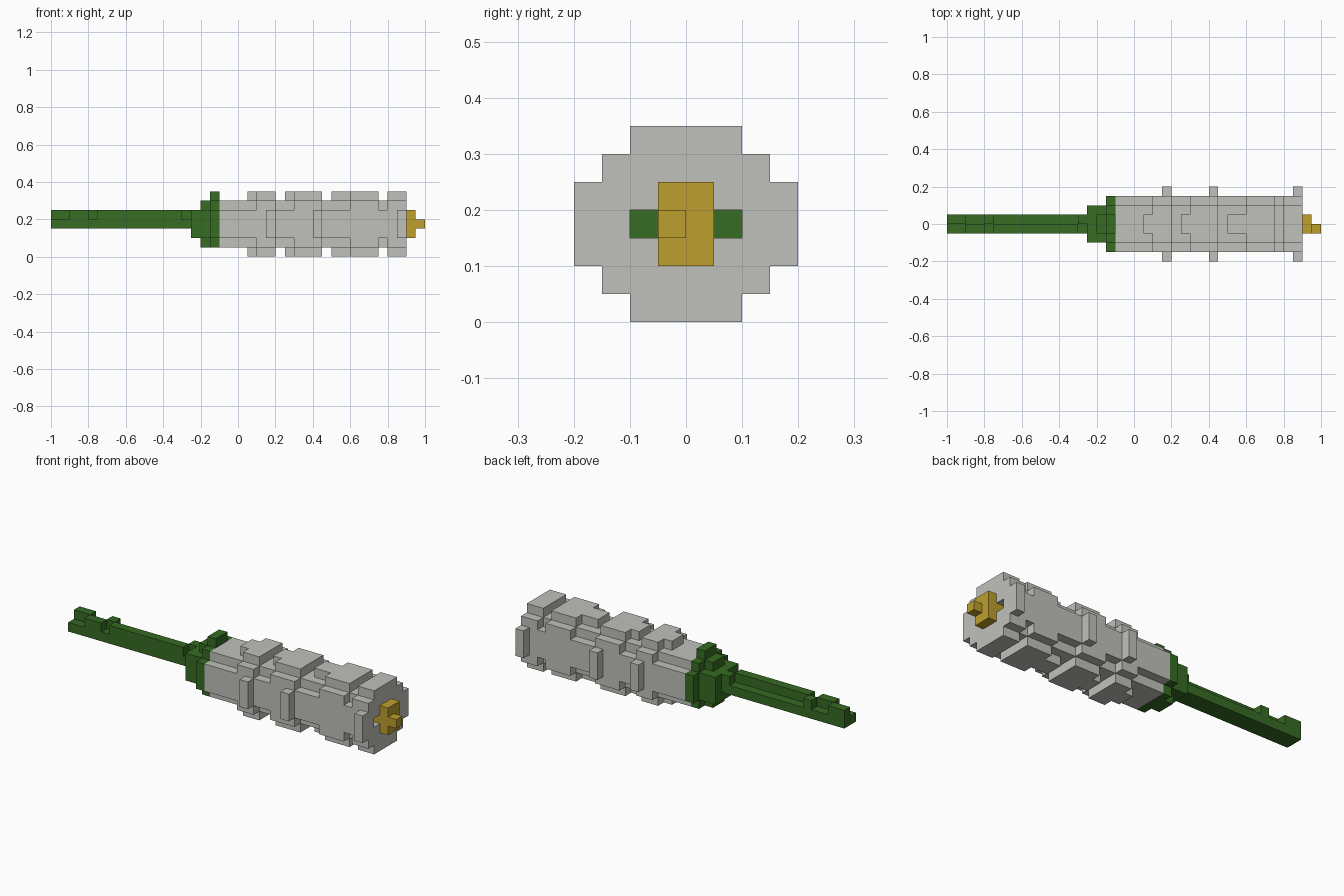
import bpy, bmesh, math
from mathutils import Vector

if "Cube" in bpy.data.objects:
    bpy.data.objects.remove(bpy.data.objects["Cube"], do_unlink=True)

CELL = 0.05  # block edge length


def material(name, rgb):
    mat = bpy.data.materials.new(name)
    mat.use_nodes = True
    color = (*rgb, 1.0)
    mat.diffuse_color = color
    mat.node_tree.nodes["Principled BSDF"].inputs["Base Color"].default_value = color
    return mat


grey = material("light grey", (0.527, 0.527, 0.497))
green = material("dark green", (0.037, 0.147, 0.017))
gold = material("gold", (0.51, 0.347, 0.026))


def box(x0, x1, y0, y1, z0, z1):
    """Set of cells in a box, limits counted in blocks."""
    return {(x, y, z) for x in range(x0, x1) for y in range(y0, y1) for z in range(z0, z1)}


def sym(x0, x1, half_y, z0, z1):
    """Box centred on the long axis."""
    return box(x0, x1, -half_y, half_y, z0, z1)


def build(name, cells, mat):
    """Skin a set of cells and merge the flat areas."""
    bm = bmesh.new()
    corners = {}

    def vert(p):
        if p not in corners:
            corners[p] = bm.verts.new(Vector(p) * CELL)
        return corners[p]

    for cell in sorted(cells):
        for axis in range(3):
            for side in (0, 1):
                near = list(cell)
                near[axis] += 2 * side - 1
                if tuple(near) in cells:
                    continue
                u, v = (axis + 1) % 3, (axis + 2) % 3
                loop = []
                for du, dv in ((0, 0), (1, 0), (1, 1), (0, 1)):
                    p = list(cell)
                    p[axis] += side
                    p[u] += du
                    p[v] += dv
                    loop.append(vert(tuple(p)))
                bm.faces.new(loop if side else loop[::-1])
    bmesh.ops.dissolve_limit(bm, angle_limit=math.radians(1),
                             verts=bm.verts[:], edges=bm.edges[:])
    mesh = bpy.data.meshes.new(name)
    bm.to_mesh(mesh)
    bm.free()
    mesh.materials.append(mat)
    obj = bpy.data.objects.new(name, mesh)
    bpy.context.collection.objects.link(obj)
    return obj


# Barrel: stepped core with four raised, round-nosed bands and side lugs
barrel = sym(-2, 18, 3, 2, 5) | sym(-2, 18, 2, 1, 6)
for nose, shoulder, end in ((1, 2, 4), (5, 6, 9), (10, 12, 15), (16, 16, 18)):
    barrel |= sym(nose, end, 1, 0, 7)
    barrel |= sym(shoulder, end, 2, 0, 7)
    barrel |= sym(shoulder, end, 3, 1, 6)
for lug in (3, 8, 17):
    barrel |= sym(lug, lug + 1, 4, 2, 5)
# Cross-shaped bore along the barrel
barrel -= sym(-2, 18, 2, 3, 4) | sym(-2, 18, 1, 2, 5)
build("barrel", barrel, grey)

# Rod through the bore with a small off-centre tip
build("rod", sym(-2, 19, 1, 2, 5) | box(19, 20, -1, 0, 3, 4), gold)

# Collar: stepped plates and a top stud
collar = sym(-3, -2, 3, 2, 5) | sym(-3, -2, 2, 1, 6) | sym(-3, -2, 1, 1, 7)
collar |= sym(-4, -3, 1, 1, 6) | sym(-5, -3, 2, 2, 5)
build("collar", collar, green)

# Handle: low bar with teeth alternating between its two edges
handle = sym(-20, -5, 1, 3, 4)
for start, end, edge in ((-20, -18, 0), (-18, -16, -1), (-16, -15, 0),
                         (-15, -6, -1), (-6, -5, 0)):
    handle |= box(start, end, edge, edge + 1, 4, 5)
build("handle", handle, green)
